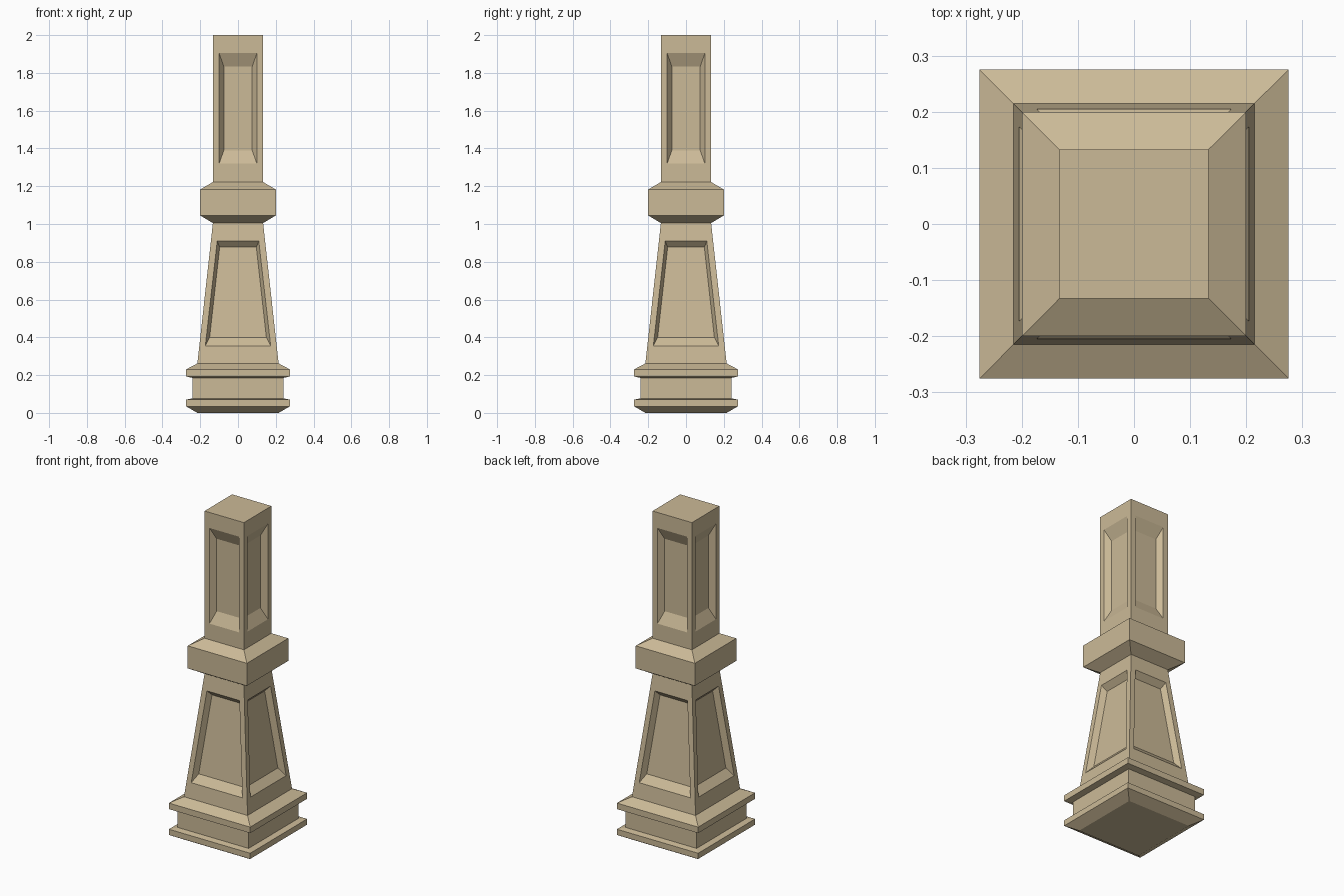
import bpy, bmesh
from mathutils import Matrix, Vector

cube = bpy.data.objects.get("Cube")
if cube:
    bpy.data.objects.remove(cube, do_unlink=True)

# Single stone colour
stone = bpy.data.materials.new("tan_stone")
stone.use_nodes = True
colour = (0.60, 0.49, 0.31, 1)
stone.diffuse_color = colour
stone.node_tree.nodes["Principled BSDF"].inputs["Base Color"].default_value = colour


def finish(name, bm):
    bmesh.ops.remove_doubles(bm, verts=bm.verts, dist=0.0001)
    bmesh.ops.recalc_face_normals(bm, faces=bm.faces)
    mesh = bpy.data.meshes.new(name)
    bm.to_mesh(mesh)
    bm.free()
    mesh.materials.append(stone)
    bpy.context.collection.objects.link(bpy.data.objects.new(name, mesh))


def square_stack(name, profile):
    """Closed square solid from (half width, height) pairs."""
    bm = bmesh.new()
    rings = [[bm.verts.new((x * h, y * h, z)) for x, y in ((-1, -1), (1, -1), (1, 1), (-1, 1))]
             for h, z in profile]
    for a, b in zip(rings, rings[1:]):
        for i in range(4):
            j = (i + 1) % 4
            bm.faces.new((a[i], a[j], b[j], b[i]))
    bm.faces.new(rings[0][::-1])
    bm.faces.new(rings[-1])
    finish(name, bm)


def panelled_shaft(name, bottom, top, opening, floor, depth):
    """Square shaft with a bevelled recess on each side.
    opening and floor hold (half width, height) at bottom and top."""
    bm = bmesh.new()
    (h0, z0), (h1, z1) = bottom, top

    def loop(ends, sunk):
        (wa, za), (wb, zb) = ends
        pts = []
        for x, z in ((-wa, za), (wa, za), (wb, zb), (-wb, zb)):
            half = h0 + (h1 - h0) * (z - z0) / (z1 - z0)
            pts.append(Vector((x, sunk - half, z)))
        return pts

    loops = [loop((bottom, top), 0), loop(opening, 0), loop(floor, depth)]
    for side in range(4):
        turn = Matrix.Rotation(side * 1.5707963, 3, 'Z')
        vs = [[bm.verts.new(turn @ p) for p in pts] for pts in loops]
        for a, b in zip(vs, vs[1:]):
            for i in range(4):
                j = (i + 1) % 4
                bm.faces.new((a[i], a[j], b[j], b[i]))
        bm.faces.new(vs[-1])
    # End caps
    for h, z in (bottom, top):
        bm.faces.new([bm.verts.new((x * h, y * h, z))
                      for x, y in ((-1, -1), (1, -1), (1, 1), (-1, 1))])
    finish(name, bm)


# Moulded plinth with a recessed band
square_stack("plinth", [(0.215, 0), (0.275, 0.035), (0.275, 0.07), (0.24, 0.077),
                        (0.24, 0.185), (0.275, 0.193), (0.275, 0.23), (0.215, 0.262)])

# Tapered lower shaft
panelled_shaft("lower_shaft", (0.215, 0.262), (0.133, 1.005),
               ((0.173, 0.355), (0.11, 0.91)), ((0.15, 0.40), (0.097, 0.877)), 0.035)

# Collar between the shafts
square_stack("collar", [(0.133, 1.005), (0.20, 1.045), (0.20, 1.183), (0.133, 1.222)])

# Straight upper shaft
panelled_shaft("upper_shaft", (0.133, 1.222), (0.133, 2.0),
               ((0.10, 1.32), (0.10, 1.905)), ((0.075, 1.39), (0.075, 1.833)), 0.034)
